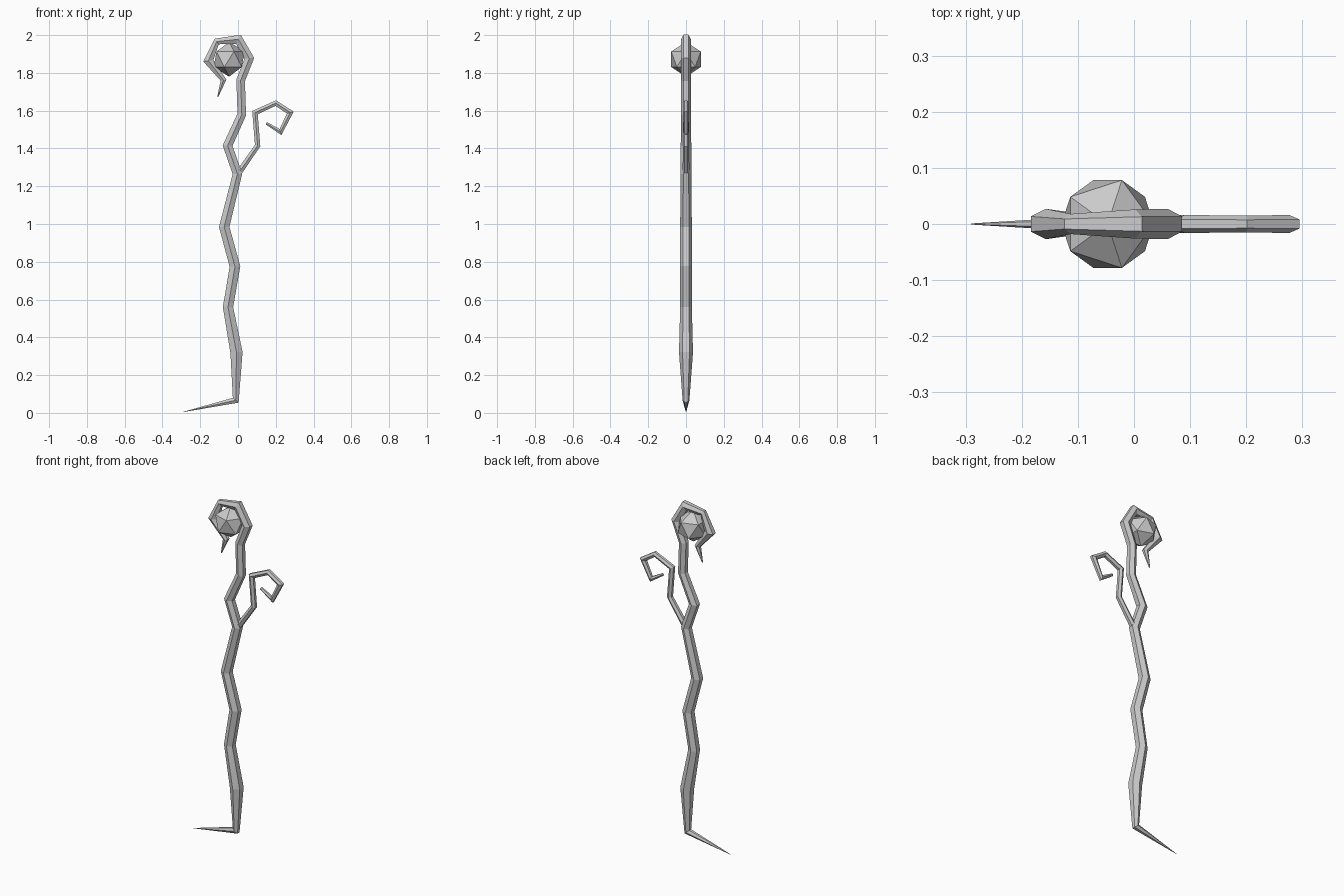
import bpy, bmesh, math
from mathutils import Vector

if "Cube" in bpy.data.objects:
    bpy.data.objects.remove(bpy.data.objects["Cube"])


def twig(name, path, sides=6):
    """Mitred, tapering tube along (x, z, radius) points in the front plane."""
    pts = [Vector((x, 0, z)) for x, z, r in path]
    bm = bmesh.new()
    rings = []
    for i, p in enumerate(pts):
        a = (p - pts[i - 1]).normalized() if i > 0 else None
        b = (pts[i + 1] - p).normalized() if i < len(pts) - 1 else None
        a, b = a or b, b or a
        t = (a + b).normalized()
        side = Vector((t.z, 0, -t.x)) / max(t.dot(a), 0.5)
        r = path[i][2]
        ring = []
        for k in range(sides):
            ang = 2 * math.pi * k / sides
            ring.append(bm.verts.new(p + side * r * math.sin(ang)
                                     + Vector((0, r * math.cos(ang), 0))))
        rings.append(ring)
    for lo, hi in zip(rings, rings[1:]):
        for k in range(sides):
            n = (k + 1) % sides
            bm.faces.new((lo[k], lo[n], hi[n], hi[k]))
    bm.faces.new(rings[0])
    bm.faces.new(rings[-1])
    bmesh.ops.recalc_face_normals(bm, faces=bm.faces)
    mesh = bpy.data.meshes.new(name)
    bm.to_mesh(mesh)
    bm.free()
    obj = bpy.data.objects.new(name, mesh)
    bpy.context.collection.objects.link(obj)
    return obj


# Crooked shaft: root spike, zigzag stem, hook around the orb
twig("staff_shaft", [
    (-0.29, 0.005, 0.001), (-0.012, 0.067, 0.018), (-0.008, 0.32, 0.037),
    (-0.053, 0.56, 0.031), (-0.016, 0.775, 0.032), (-0.073, 0.985, 0.031),
    (-0.003, 1.265, 0.028), (-0.055, 1.415, 0.028), (0.020, 1.58, 0.026),
    (0.014, 1.76, 0.026), (0.060, 1.877, 0.027), (0.002, 1.978, 0.026),
    (-0.113, 1.966, 0.018), (-0.157, 1.864, 0.027), (-0.077, 1.762, 0.016),
    (-0.107, 1.673, 0.003)])

# Curling side branch
twig("side_branch", [
    (0.0, 1.265, 0.018), (0.104, 1.415, 0.016), (0.090, 1.59, 0.016),
    (0.200, 1.64, 0.015), (0.277, 1.59, 0.016), (0.225, 1.487, 0.013),
    (0.150, 1.533, 0.008)])

# Faceted orb held in the hook
bpy.ops.mesh.primitive_ico_sphere_add(subdivisions=1, radius=0.092,
                                      location=(-0.047, 0, 1.872))
bpy.context.object.name = "orb"
